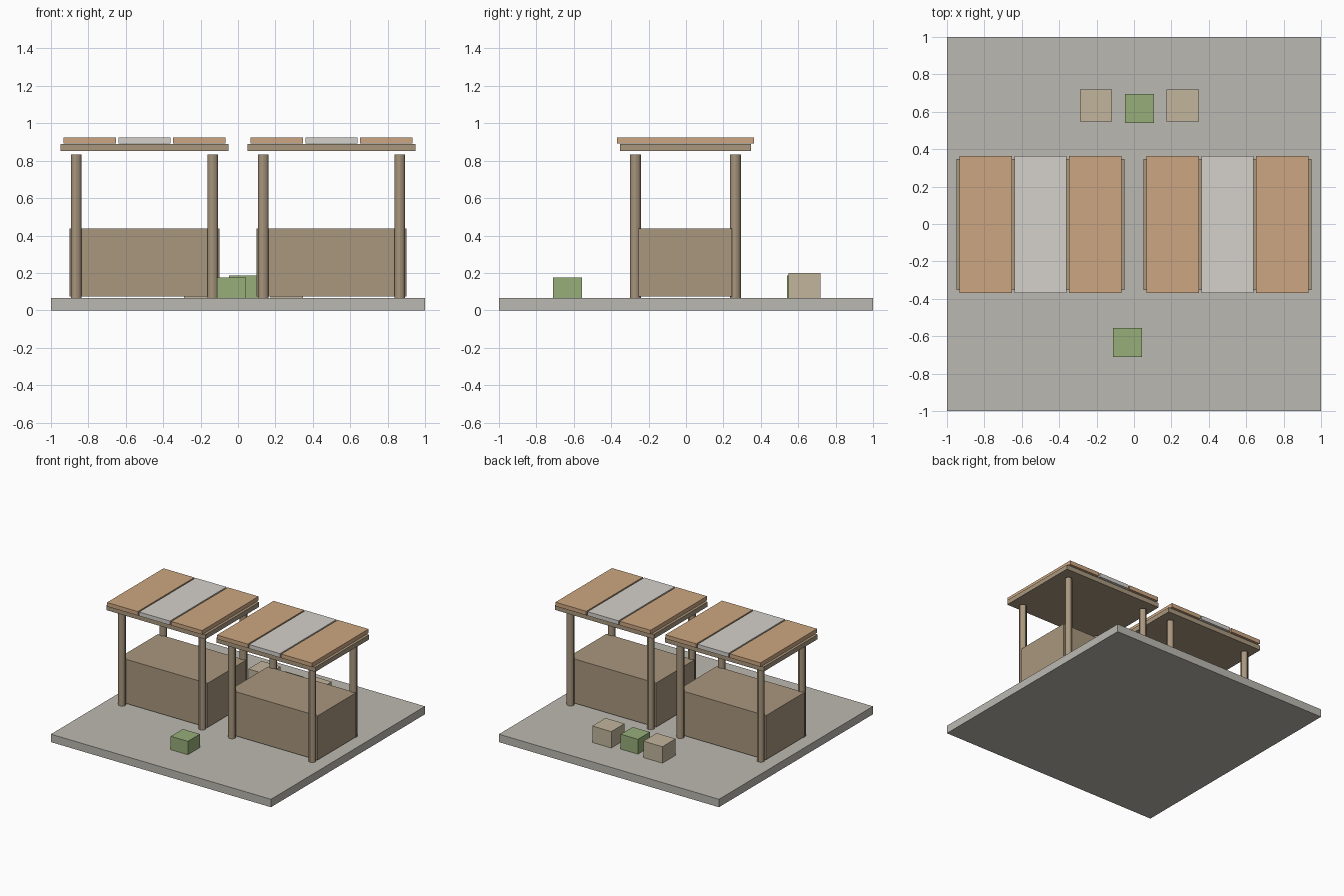
import bpy

if "Cube" in bpy.data.objects:
    bpy.data.objects.remove(bpy.data.objects["Cube"])

def material(name, rgb):
    m = bpy.data.materials.new(name)
    m.diffuse_color = (*rgb, 1)
    m.use_nodes = True
    m.node_tree.nodes["Principled BSDF"].inputs["Base Color"].default_value = m.diffuse_color
    return m

STONE = material("stone", (0.50, 0.485, 0.44))
WOOD = material("wood", (0.40, 0.31, 0.21))
ORANGE = material("orange_cloth", (0.61, 0.38, 0.22))
PALE = material("pale_cloth", (0.66, 0.64, 0.60))
CRATE = material("crate_wood", (0.54, 0.46, 0.33))
GREEN = material("green_paint", (0.31, 0.42, 0.19))

def box(name, x, y, z, mat):
    """Box from (min, max) ranges on each axis."""
    bpy.ops.mesh.primitive_cube_add(size=1, location=[sum(r) / 2 for r in (x, y, z)])
    o = bpy.context.object
    o.name = name
    o.scale = [r[1] - r[0] for r in (x, y, z)]
    bpy.ops.object.transform_apply(location=False, rotation=False, scale=True)
    o.data.materials.append(mat)
    return o

def post(name, x, y, z0, z1, mat):
    bpy.ops.mesh.primitive_cylinder_add(vertices=12, radius=0.029, depth=z1 - z0,
                                        location=(x, y, (z0 + z1) / 2))
    o = bpy.context.object
    o.name = name
    o.data.materials.append(mat)
    bpy.ops.object.shade_smooth_by_angle()

FLOOR = 0.065
CY = -0.003  # stalls sit slightly forward of centre

# Paved base
box("base", (-1, 1), (-1, 1), (0, FLOOR), STONE)

# Two market stalls
for side, cx in (("left", -0.5), ("right", 0.5)):
    # counter block, just clear of the ground
    box(f"{side}_counter", (cx - 0.4, cx + 0.4), (CY - 0.25, CY + 0.25), (0.075, 0.438), WOOD)
    # corner posts
    for px, xn in ((-0.365, "left"), (0.365, "right")):
        for py, yn in ((-0.267, "front"), (0.267, "back")):
            post(f"{side}_stall_{yn}_{xn}_post", cx + px, CY + py, FLOOR, 0.832, WOOD)
    # roof board
    box(f"{side}_roof_board", (cx - 0.45, cx + 0.45), (CY - 0.35, CY + 0.35), (0.851, 0.889), WOOD)
    # striped awning panels
    for i, mat in enumerate((ORANGE, PALE, ORANGE)):
        sx = cx + (i - 1) * 0.292
        box(f"{side}_awning_stripe_{i + 1}", (sx - 0.14, sx + 0.14),
            (CY - 0.367, CY + 0.367), (0.892, 0.925), mat)

# Crates and green boxes on the ground
box("left_crate", (-0.29, -0.117), (0.548, 0.72), (FLOOR, 0.2), CRATE)
box("right_crate", (0.175, 0.348), (0.548, 0.72), (FLOOR, 0.2), CRATE)
box("back_green_box", (-0.049, 0.107), (0.539, 0.695), (FLOOR, 0.187), GREEN)
box("front_green_box", (-0.113, 0.043), (-0.712, -0.555), (FLOOR, 0.175), GREEN)
